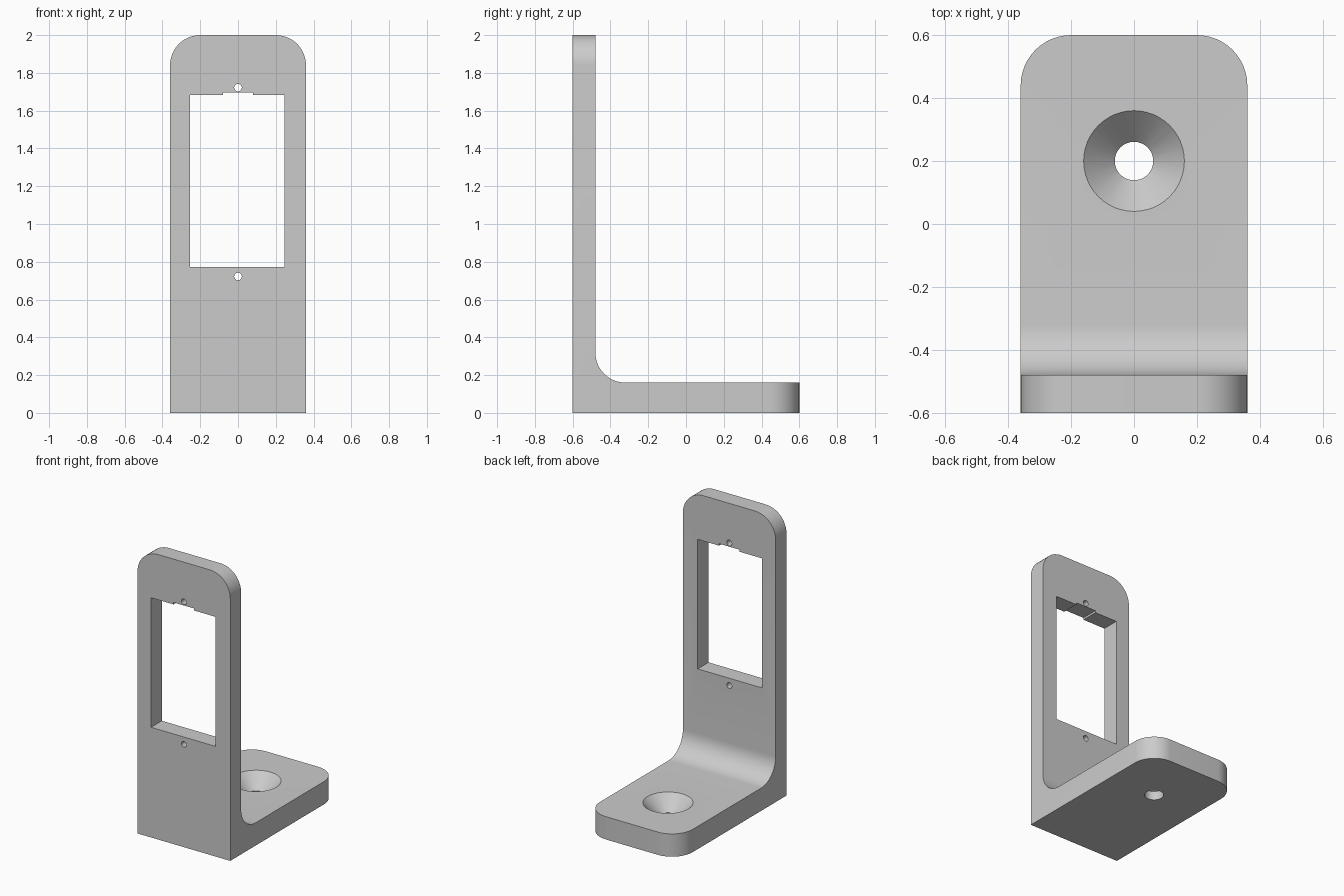
import bpy, bmesh, math
from mathutils import Matrix, Vector

cube = bpy.data.objects.get("Cube")
if cube:
    bpy.data.objects.remove(cube, do_unlink=True)

HALF_W, HALF_D, HEIGHT = 0.36, 0.60, 2.0
PLATE_T, BASE_T, RADIUS = 0.12, 0.16, 0.16
PLATE_BACK = -HALF_D + PLATE_T

grey = bpy.data.materials.new("plain grey")
grey.use_nodes = True
colour = (0.6, 0.6, 0.6, 1)
grey.diffuse_color = colour
grey.node_tree.nodes["Principled BSDF"].inputs["Base Color"].default_value = colour


def make_object(name, bm):
    bmesh.ops.recalc_face_normals(bm, faces=bm.faces[:])
    mesh = bpy.data.meshes.new(name)
    bm.to_mesh(mesh)
    bm.free()
    mesh.materials.append(grey)
    obj = bpy.data.objects.new(name, mesh)
    bpy.context.collection.objects.link(obj)
    return obj


def box_cutter(name, x0, x1, y0, y1, z0, z1):
    bm = bmesh.new()
    size = Matrix.Diagonal((x1 - x0, y1 - y0, z1 - z0, 1))
    centre = Vector((x0 + x1, y0 + y1, z0 + z1)) / 2
    bmesh.ops.create_cube(bm, size=1, matrix=Matrix.Translation(centre) @ size)
    return make_object(name, bm)


def round_cutter(name, r1, r2, depth, centre, rotation=Matrix()):
    bm = bmesh.new()
    bmesh.ops.create_cone(bm, cap_ends=True, segments=48, radius1=r1, radius2=r2,
                          depth=depth, matrix=Matrix.Translation(centre) @ rotation)
    return make_object(name, bm)


# L-shaped bracket: side profile extruded across the width
bm = bmesh.new()
profile = [(-HALF_D, 0), (HALF_D, 0), (HALF_D, BASE_T), (PLATE_BACK, BASE_T),
           (PLATE_BACK, HEIGHT), (-HALF_D, HEIGHT)]
side = bm.faces.new([bm.verts.new((-HALF_W, y, z)) for y, z in profile])
new = bmesh.ops.extrude_face_region(bm, geom=[side])["geom"]
bmesh.ops.translate(bm, vec=(2 * HALF_W, 0, 0),
                    verts=[v for v in new if isinstance(v, bmesh.types.BMVert)])
bmesh.ops.recalc_face_normals(bm, faces=bm.faces[:])


# Rounded free corners of both plates, and the inside fillet
def is_rounded(edge):
    a, b = (v.co for v in edge.verts)
    mid, run = (a + b) / 2, b - a
    base_corner = abs(run.z) > 0.1 and mid.y > HALF_D - 0.01
    plate_corner = abs(run.y) > 0.1 and mid.z > HEIGHT - 0.01
    fillet = (abs(run.x) > 0.1 and abs(mid.y - PLATE_BACK) < 0.01
              and abs(mid.z - BASE_T) < 0.01)
    return base_corner or plate_corner or fillet


bmesh.ops.bevel(bm, geom=[e for e in bm.edges if is_rounded(e)], offset=RADIUS,
                offset_type='OFFSET', segments=12, profile=0.5, affect='EDGES')
bracket = make_object("bracket", bm)

# Window, cable notch, small screw holes and the countersunk base hole
front, back = -HALF_D - 0.05, PLATE_BACK + 0.05
along_y = Matrix.Rotation(math.pi / 2, 4, 'X')
plate_mid = -HALF_D + PLATE_T / 2
cutters = [
    box_cutter("window_cutter", -0.255, 0.245, front, back, 0.773, 1.682),
    box_cutter("notch_cutter", -0.08, 0.08, front, back, 1.6, 1.696),
    round_cutter("base_hole_cutter", 0.061, 0.061, 0.4, (0, 0.2, 0.1)),
    round_cutter("countersink_cutter", 0.05, 0.18, 0.13, (0, 0.2, 0.115)),
]
for name, z in (("upper", 1.722), ("lower", 0.722)):
    cutters.append(round_cutter(name + "_screw_hole_cutter", 0.02, 0.02, 0.3,
                                (0, plate_mid, z), along_y))

bpy.ops.object.select_all(action='DESELECT')
bpy.context.view_layer.objects.active = bracket
bracket.select_set(True)
for cutter in cutters:
    cutter.hide_render = True
    cut = bracket.modifiers.new(cutter.name, 'BOOLEAN')
    cut.operation, cut.solver, cut.object = 'DIFFERENCE', 'EXACT', cutter
    bpy.ops.object.modifier_apply(modifier=cut.name)
    bpy.data.objects.remove(cutter, do_unlink=True)

bpy.ops.object.shade_smooth_by_angle(angle=math.radians(30))
